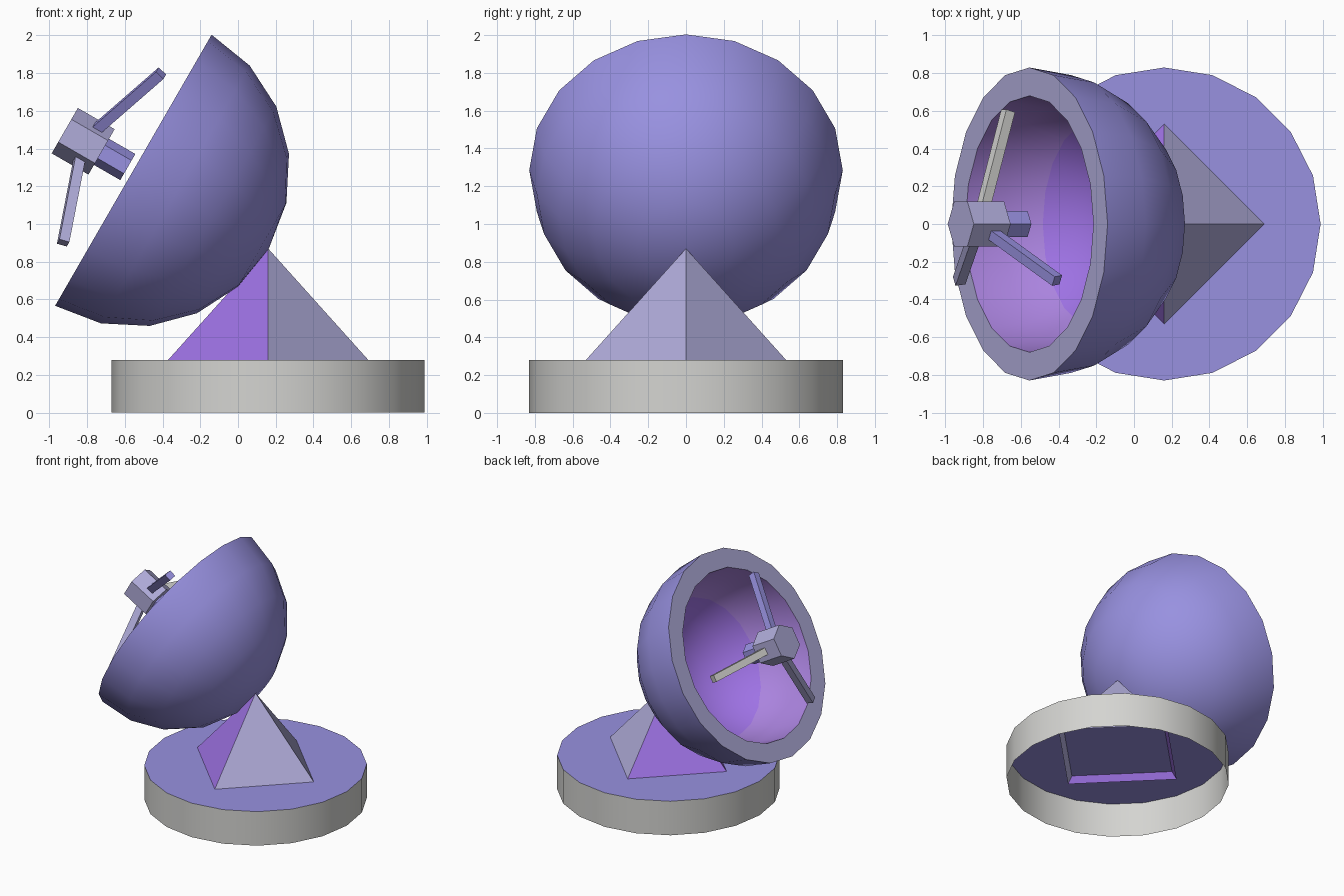
import bpy, bmesh, math
from mathutils import Matrix, Vector

if "Cube" in bpy.data.objects:
    bpy.data.objects.remove(bpy.data.objects["Cube"])


def mat(name, rgb):
    m = bpy.data.materials.new(name)
    lin = [((c / 255 + 0.055) / 1.055) ** 2.4 for c in rgb]
    m.diffuse_color = (*lin, 1)
    m.use_nodes = True
    m.node_tree.nodes["Principled BSDF"].inputs["Base Color"].default_value = m.diffuse_color
    return m


GREY = mat("light_grey", (212, 212, 209))
BLUE = mat("periwinkle", (152, 145, 224))
LAVENDER = mat("lavender_grey", (176, 172, 218))
PURPLE = mat("purple", (158, 114, 228))
PALE = mat("pale_purple", (170, 131, 222))


def finish(name, bm, mats, matrix):
    bmesh.ops.recalc_face_normals(bm, faces=bm.faces)
    bm.transform(matrix)
    me = bpy.data.meshes.new(name)
    bm.normal_update()
    bm.to_mesh(me)
    bm.free()
    for m in mats:
        me.materials.append(m)
    me.polygons.foreach_set("use_smooth", [True] * len(me.polygons))
    me.set_sharp_from_angle(angle=math.radians(30))
    ob = bpy.data.objects.new(name, me)
    bpy.context.collection.objects.link(ob)
    return ob


def lathe(name, profile, sides, mats, matrix, slots=None):
    """Spin (radius, height) points round local z; slots = material per band."""
    bm = bmesh.new()
    rings = []
    for r, h in profile:
        n = 1 if r < 1e-5 else sides
        rings.append([bm.verts.new((r * math.cos(2 * math.pi * i / sides),
                                    r * math.sin(2 * math.pi * i / sides), h))
                      for i in range(n)])
    for k, (a, b) in enumerate(zip(rings, rings[1:])):
        for i in range(sides):
            j = (i + 1) % sides
            loop = [a[i % len(a)], a[j % len(a)], b[j % len(b)], b[i % len(b)]]
            f = bm.faces.new(list(dict.fromkeys(loop)))
            f.material_index = slots[k] if slots else 0
    return finish(name, bm, mats, matrix)


def arc(radius, degrees):
    return [(radius * math.cos(math.radians(d)), -radius * math.sin(math.radians(d)))
            for d in degrees]


# base drum, open underneath
stand = Matrix.Translation((0.16, 0, 0))
lathe("base_drum", [(0.83, 0), (0.83, 0.28), (0, 0.28)], 20, [GREY, BLUE], stand, [0, 1])

# pyramid support, purple on the side under the dish
pyramid = lathe("pyramid_support", [(0.575, 0.23), (0, 0.87)], 4, [LAVENDER, PURPLE], stand)
for p in pyramid.data.polygons:
    p.material_index = 1 if p.normal.x < 0 else 0

# tilted frame: local z points out of the dish opening
tilt = Matrix.Translation((-0.555, 0, 1.285)) @ Matrix.Rotation(math.radians(-60), 4, 'Y')

# thick hemispherical dish: outside, flat rim, bowl
outer = arc(0.83, range(90, -1, -18))
inner = arc(0.68, range(0, 91, 18))
lathe("dish", outer + inner, 20, [BLUE, LAVENDER, PALE, PURPLE], tilt,
      [0] * 5 + [1] + [2] * 2 + [3] * 3)

# receiver hub and feed horn
lathe("receiver_hub", [(0, 0.195), (0.139, 0.195), (0.139, 0.42), (0, 0.42)], 6, [LAVENDER], tilt)
lathe("feed_horn", [(0, 0.034), (0.08, 0.034), (0.08, 0.2), (0, 0.2)], 6, [BLUE], tilt)

# three struts reaching out from the hub
for name, angle, m in (("upper_strut", -30, BLUE), ("back_strut", 90, GREY),
                       ("lower_strut", -150, LAVENDER)):
    start, end = Vector((0.08, 0, 0.285)), Vector((0.6, 0, 0.13))
    d = end - start
    bm = bmesh.new()
    bmesh.ops.create_cube(bm, size=1)
    bm.transform(Matrix.Diagonal((d.length, 0.055, 0.055, 1)))
    pitch = Matrix.Rotation(math.atan2(-d.z, d.x), 4, 'Y')
    place = Matrix.Rotation(math.radians(angle), 4, 'Z') @ Matrix.Translation((start + end) / 2) @ pitch
    finish(name, bm, [m], tilt @ place)
